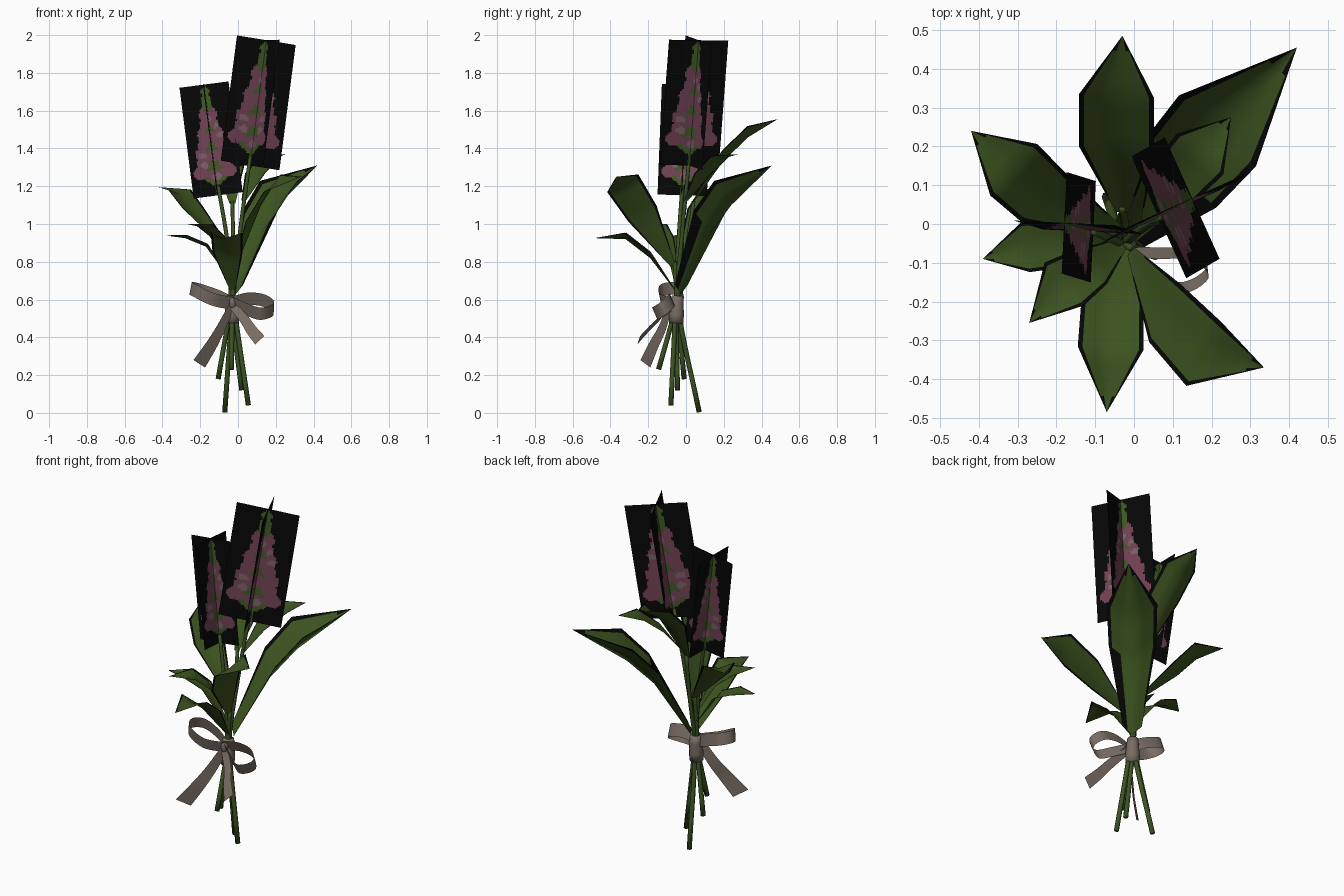
import bpy, bmesh, math
from mathutils import Vector as V

if "Cube" in bpy.data.objects:
    bpy.data.objects.remove(bpy.data.objects["Cube"])

# Flat colours
COLOURS = {
    "leaf_green": (0.046, 0.088, 0.014),
    "black": (0.002, 0.002, 0.002),
    "petal_pink": (0.168, 0.054, 0.09),
    "pale_pink": (0.19, 0.12, 0.135),
    "bud_green": (0.05, 0.1, 0.018),
    "stem_green": (0.046, 0.085, 0.017),
    "ribbon": (0.19, 0.152, 0.127),
}
MAT = {}
for n, c in COLOURS.items():
    MAT[n] = bpy.data.materials.new(n)
    MAT[n].diffuse_color = (*c, 1)


def sheet(name, rows, mats, rule=None, smooth=True):
    """Surface through rows of points; rule(row, column) picks the material."""
    bm = bmesh.new()
    grid = [[bm.verts.new(p) for p in r] for r in rows]
    for j in range(len(rows) - 1):
        for i in range(len(rows[0]) - 1):
            f = bm.faces.new((grid[j][i], grid[j][i + 1],
                              grid[j + 1][i + 1], grid[j + 1][i]))
            f.material_index = rule(j, i) if rule else 0
            f.smooth = smooth
    bmesh.ops.remove_doubles(bm, verts=bm.verts, dist=1e-5)
    me = bpy.data.meshes.new(name)
    bm.to_mesh(me)
    bm.free()
    for m in mats:
        me.materials.append(MAT[m])
    ob = bpy.data.objects.new(name, me)
    bpy.context.collection.objects.link(ob)
    return ob


def curve_points(pts, n=5):
    """Smooth path through a few points."""
    p = [V(q) for q in pts]
    p = [2 * p[0] - p[1]] + p + [2 * p[-1] - p[-2]]
    out = []
    for k in range(1, len(p) - 2):
        a, b, c, d = p[k - 1:k + 3]
        for s in range(n):
            t = s / n
            out.append(0.5 * (2 * b + (c - a) * t + (2 * a - 5 * b + 4 * c - d) * t * t
                              + (3 * b - a - 3 * c + d) * t ** 3))
    return out + [p[-2]]


def tube(name, path, radii, mat, sides=8):
    rows = []
    for k, p in enumerate(path):
        d = (path[min(k + 1, len(path) - 1)] - path[max(k - 1, 0)]).normalized()
        x = d.cross(V((0, 1, 0))).normalized()
        y = d.cross(x)
        ring = [2 * math.pi * s / sides for s in range(sides + 1)]
        rows.append([p + (x * math.cos(a) + y * math.sin(a)) * radii[k] for a in ring])
    ob = sheet(name, rows, [mat])
    bm = bmesh.new()
    bm.from_mesh(ob.data)
    bmesh.ops.holes_fill(bm, edges=[e for e in bm.edges if e.is_boundary])
    bm.to_mesh(ob.data)
    bm.free()


# Flower spikes: two crossed cards with painted florets
SPIKE = ["black", "petal_pink", "pale_pink", "bud_green"]


def paint(u, v):
    for i in range(7):
        vc, spread, ru = 0.185 + 0.086 * i, 0.58 - 0.06 * i, 0.3 - 0.027 * i
        for k in ((-1, 0, 1) if i % 2 == 0 else (-0.85, 0.85)):
            du = (u - spread * k) / ru
            dv = (v - vc - 0.025 * abs(k)) / 0.056
            if du * du + dv * dv < 1:
                pale = (i + int(2 * k)) % 3 == 0 and (du - 0.2) ** 2 + (dv + 0.3) ** 2 < 0.35
                return 2 if pale else 1
    if v < 0.1:
        return 3 if abs(u) < 0.06 else 0
    width = min(0.13 + 0.58 * (1 - v), 0.15 + (v - 0.1) * 8, (0.99 - v) * 4)
    return 3 if abs(u) < width * (0.9 + 0.1 * math.sin(v * 75)) else 0


def spike(name, bottom, top, side, half):
    bottom, top = V(bottom), V(top)
    axis = (top - bottom).normalized()
    s1 = V(side)
    s1 = (s1 - axis * s1.dot(axis)).normalized()
    nu, nv = 32, 64
    for n, s in (("a", s1), ("b", axis.cross(s1))):
        rows = [[bottom.lerp(top, j / nv) + s * half * (2 * i / nu - 1)
                 for i in range(nu + 1)] for j in range(nv + 1)]
        sheet(name + "_card_" + n, rows, SPIKE,
              lambda j, i: paint((2 * i + 1) / nu - 1, (j + 0.5) / nv), False)


spike("tall_flower", (0.064, 0.017, 1.31), (0.15, 0.067, 1.973), (0.91, 0.41, 0), 0.172)
spike("short_flower", (-0.105, -0.02, 1.152), (-0.18, 0.003, 1.738), (1, -0.05, 0), 0.131)

# Stems crossing at the tie
stems = [
    [(-0.07, 0.07, 0.004), (-0.03, -0.04, 0.56), (0.01, -0.02, 0.95), (0.065, 0.018, 1.36)],
    [(0.055, -0.08, 0.04), (-0.02, -0.055, 0.56), (-0.055, -0.04, 0.9), (-0.105, -0.02, 1.2)],
    [(0.02, -0.045, 0.12), (-0.035, -0.05, 0.56), (-0.04, -0.02, 0.9)],
    [(-0.105, -0.01, 0.18), (-0.04, -0.045, 0.56), (-0.01, -0.06, 0.8)],
    [(-0.035, -0.145, 0.23), (-0.03, -0.055, 0.56), (-0.025, 0.0, 0.85), (-0.03, 0.04, 1.12)],
]
for k, s in enumerate(stems):
    path = curve_points(s, 4)
    tube(f"stem_{k + 1}", path, [0.0135 - 0.004 * j / len(path) for j in range(len(path))],
         "stem_green")


# Leaves: base, two wide stations, tip, half widths, V fold, roll
def leaf(name, pts, w1, w2, fold=0.25, roll=0.0, dark_base=False):
    p = [V(q) for q in pts]
    w = [0.05 if dark_base else 0.016, w1, w2, 0.0]
    d = p[3] - p[1]
    side = V((d.y, -d.x, 0)).normalized()
    side = (side + V((0, 0, roll))).normalized()
    cols = [-1, -0.86, -0.5, 0, 0.5, 0.86, 1]
    rows = []
    for k in range(3):
        for s in range(4 if k < 2 else 5):
            t = s / 4
            c, hw = p[k].lerp(p[k + 1], t), w[k] * (1 - t) + w[k + 1] * t
            rows.append([c + side * hw * u + V((0, 0, fold * hw * abs(u))) for u in cols])
    last = len(rows) - 2

    def rim(j, i):
        if dark_base and i > 3 and j < 4:
            return 1
        return int(i in (0, 5) and j > 0 or j == last and i in (1, 4))
    sheet(name, rows, ["leaf_green", "black"], rim)


leaf("large_back_leaf", [(-0.01, -0.025, 0.63), (0.118, 0.128, 0.95), (0.215, 0.24, 1.1),
                         (0.42, 0.455, 1.31)], 0.127, 0.135, 0.95, dark_base=True)
leaf("tall_flower_leaf", [(0.03, 0.0, 1.12), (0.09, 0.09, 1.25), (0.17, 0.18, 1.34),
                          (0.25, 0.275, 1.37)], 0.07, 0.08)
leaf("upper_back_leaf", [(-0.03, 0.03, 1.1), (-0.045, 0.195, 1.33), (-0.045, 0.33, 1.46),
                         (-0.03, 0.485, 1.555)], 0.097, 0.097, 0.6)
leaf("left_back_leaf", [(-0.04, -0.02, 0.85), (-0.235, 0.07, 1.06), (-0.31, 0.14, 1.16),
                        (-0.42, 0.24, 1.195)], 0.085, 0.09)
leaf("left_leaf", [(-0.04, -0.05, 0.7), (-0.17, -0.05, 0.88), (-0.28, -0.06, 0.925),
                   (-0.39, -0.09, 0.94)], 0.06, 0.065)
leaf("left_front_leaf", [(-0.03, -0.05, 0.75), (-0.11, -0.11, 0.92), (-0.18, -0.155, 0.98),
                         (-0.27, -0.255, 1.0)], 0.06, 0.075)
leaf("front_leaf", [(-0.03, -0.06, 0.65), (-0.055, -0.19, 0.82), (-0.06, -0.32, 0.92),
                    (-0.07, -0.485, 0.925)], 0.08, 0.085, 0.4)
leaf("right_front_leaf", [(-0.01, -0.07, 0.78), (0.08, -0.23, 1.04), (0.18, -0.335, 1.2),
                          (0.335, -0.37, 1.25)], 0.095, 0.105, 0.15, -0.5)


# Ribbon: tie, loops and tails that widen toward the ends
def band(name, pts, across, half, end=None):
    path = curve_points(pts, 6)
    rows = []
    for k, p in enumerate(path):
        t = k / (len(path) - 1)
        a = V(across).normalized() * (half + ((end or half) - half) * t)
        rows.append([p - a, p, p + a])
    sheet(name, rows, ["ribbon"])


tube("tie", [V((-0.032, -0.052, 0.475)), V((-0.032, -0.05, 0.52)),
             V((-0.03, -0.047, 0.58)), V((-0.03, -0.045, 0.62))],
     [0.038, 0.039, 0.034, 0.03], "ribbon", 12)
tube("knot", [V((-0.03, -0.08, z)) for z in (0.555, 0.565, 0.60, 0.61)],
     [0.012, 0.02, 0.02, 0.012], "ribbon", 8)
band("left_loop", [(-0.03, -0.08, 0.58), (-0.13, -0.135, 0.6), (-0.225, -0.13, 0.645),
                   (-0.25, -0.07, 0.66), (-0.2, -0.02, 0.65), (-0.1, -0.03, 0.615),
                   (-0.03, -0.06, 0.58)], (0.2, -0.2, 1), 0.034)
band("right_loop", [(-0.03, -0.08, 0.58), (0.04, -0.12, 0.55), (0.12, -0.165, 0.525),
                    (0.19, -0.125, 0.55), (0.15, -0.08, 0.59), (0.06, -0.075, 0.605),
                    (-0.03, -0.075, 0.585)], (0.05, -0.45, 1), 0.036)
band("left_tail", [(-0.03, -0.085, 0.57), (-0.09, -0.125, 0.45), (-0.14, -0.17, 0.36),
                   (-0.205, -0.215, 0.26)], (0.7, 0.6, -0.45), 0.022, 0.045)
band("right_tail", [(-0.03, -0.085, 0.57), (0.03, -0.14, 0.5), (0.07, -0.2, 0.44),
                    (0.115, -0.25, 0.385)], (0.8, 0.25, 0.75), 0.022, 0.034)

for m in bpy.data.materials:
    if m.users and not m.is_grease_pencil:
        m.use_nodes = True
        m.node_tree.nodes["Principled BSDF"].inputs["Base Color"].default_value = m.diffuse_color
